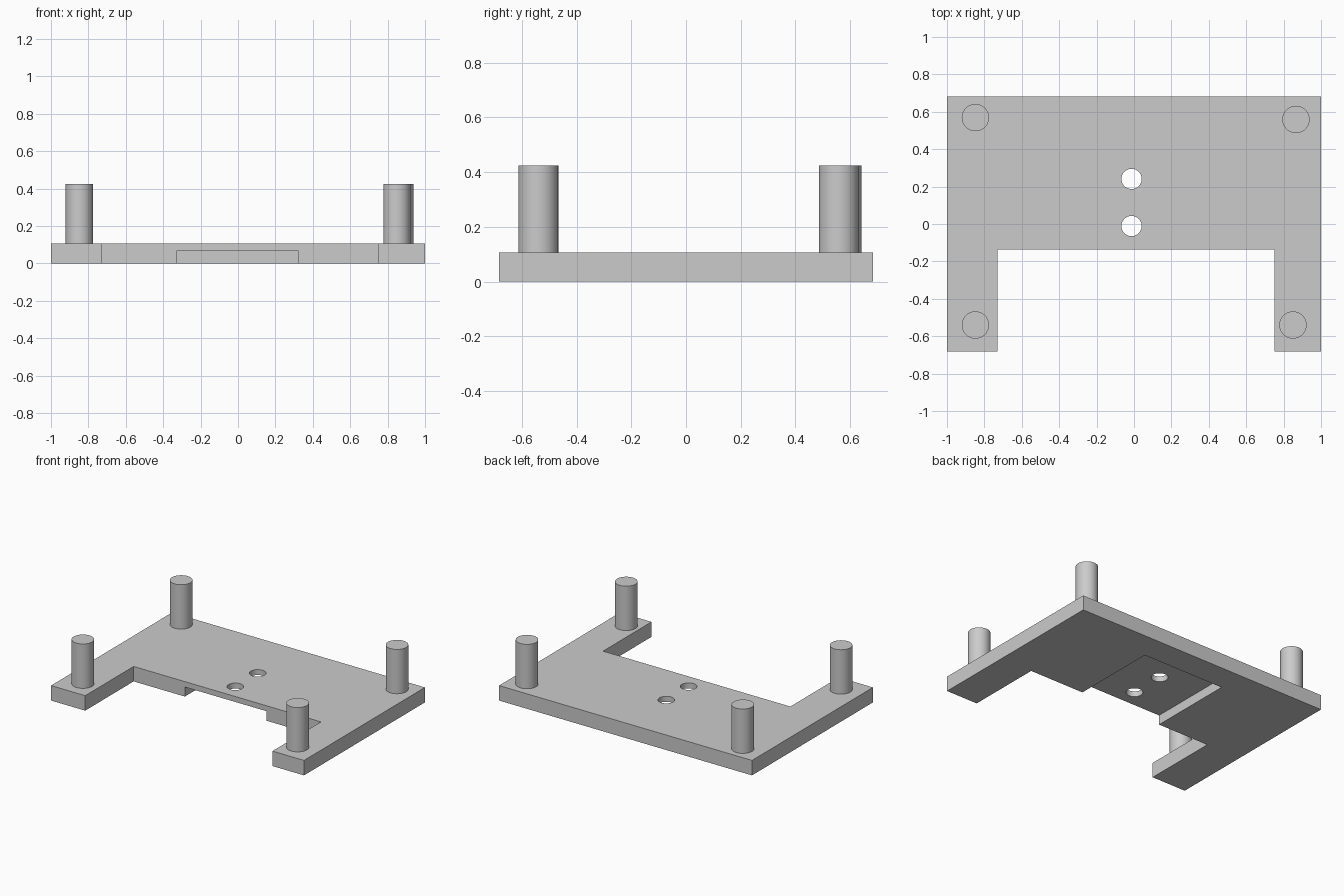
import bpy
import bmesh

cube = bpy.data.objects.get("Cube")
if cube:
    bpy.data.objects.remove(cube, do_unlink=True)

PLATE_TOP = 0.107
PEG_TOP = 0.424
BACK, FRONT = 0.683, -0.683

grey = bpy.data.materials.new("plain grey")
grey.use_nodes = True
grey.diffuse_color = (0.6, 0.6, 0.6, 1)
grey.node_tree.nodes["Principled BSDF"].inputs["Base Color"].default_value = (0.6, 0.6, 0.6, 1)


def prism(name, outline, z0, z1):
    """Extrude a flat outline from z0 up to z1."""
    bm = bmesh.new()
    face = bm.faces.new([bm.verts.new((x, y, z0)) for x, y in outline])
    top = bmesh.ops.extrude_face_region(bm, geom=[face])["geom"]
    bmesh.ops.translate(bm, vec=(0, 0, z1 - z0),
                        verts=[v for v in top if isinstance(v, bmesh.types.BMVert)])
    bmesh.ops.recalc_face_normals(bm, faces=bm.faces)
    mesh = bpy.data.meshes.new(name)
    bm.to_mesh(mesh)
    bm.free()
    obj = bpy.data.objects.new(name, mesh)
    bpy.context.collection.objects.link(obj)
    mesh.materials.append(grey)
    return obj


def cylinder(name, x, y, radius, z0, z1):
    bpy.ops.mesh.primitive_cylinder_add(vertices=64, radius=radius, depth=z1 - z0,
                                        location=(x, y, (z0 + z1) / 2))
    obj = bpy.context.object
    obj.name = name
    obj.data.materials.append(grey)
    return obj


def smooth(obj):
    bpy.ops.object.select_all(action="DESELECT")
    obj.select_set(True)
    bpy.context.view_layer.objects.active = obj
    bpy.ops.object.shade_smooth_by_angle()


# Base plate with two front legs
plate = prism("base_plate", [
    (-1, FRONT), (-0.73, FRONT), (-0.73, -0.136), (0.751, -0.136),
    (0.751, FRONT), (1, FRONT), (1, BACK), (-1, BACK)], 0, PLATE_TOP)

# Recess under the plate, open at the front, and two screw holes
cutters = [prism("recess_cutter", [(-0.325, -0.3), (0.32, -0.3), (0.32, 0.49), (-0.325, 0.49)],
                 -0.05, 0.068)]
for y in (0.241, -0.011):
    cutters.append(cylinder("hole_cutter", -0.013, y, 0.054, -0.1, 0.2))

for cutter in cutters:
    cut = plate.modifiers.new(cutter.name, "BOOLEAN")
    cut.operation = "DIFFERENCE"
    cut.solver = "EXACT"
    cut.object = cutter
    bpy.context.view_layer.objects.active = plate
    bpy.ops.object.modifier_apply(modifier=cut.name)
    bpy.data.objects.remove(cutter, do_unlink=True)
smooth(plate)

# Standing pegs at the corners
pegs = {
    "back_right_peg": (-0.848, 0.569),
    "back_left_peg": (0.866, 0.559),
    "front_right_peg": (-0.848, -0.54),
    "front_left_peg": (0.85, -0.54),
}
for name, (x, y) in pegs.items():
    smooth(cylinder(name, x, y, 0.073, PLATE_TOP, PEG_TOP))
